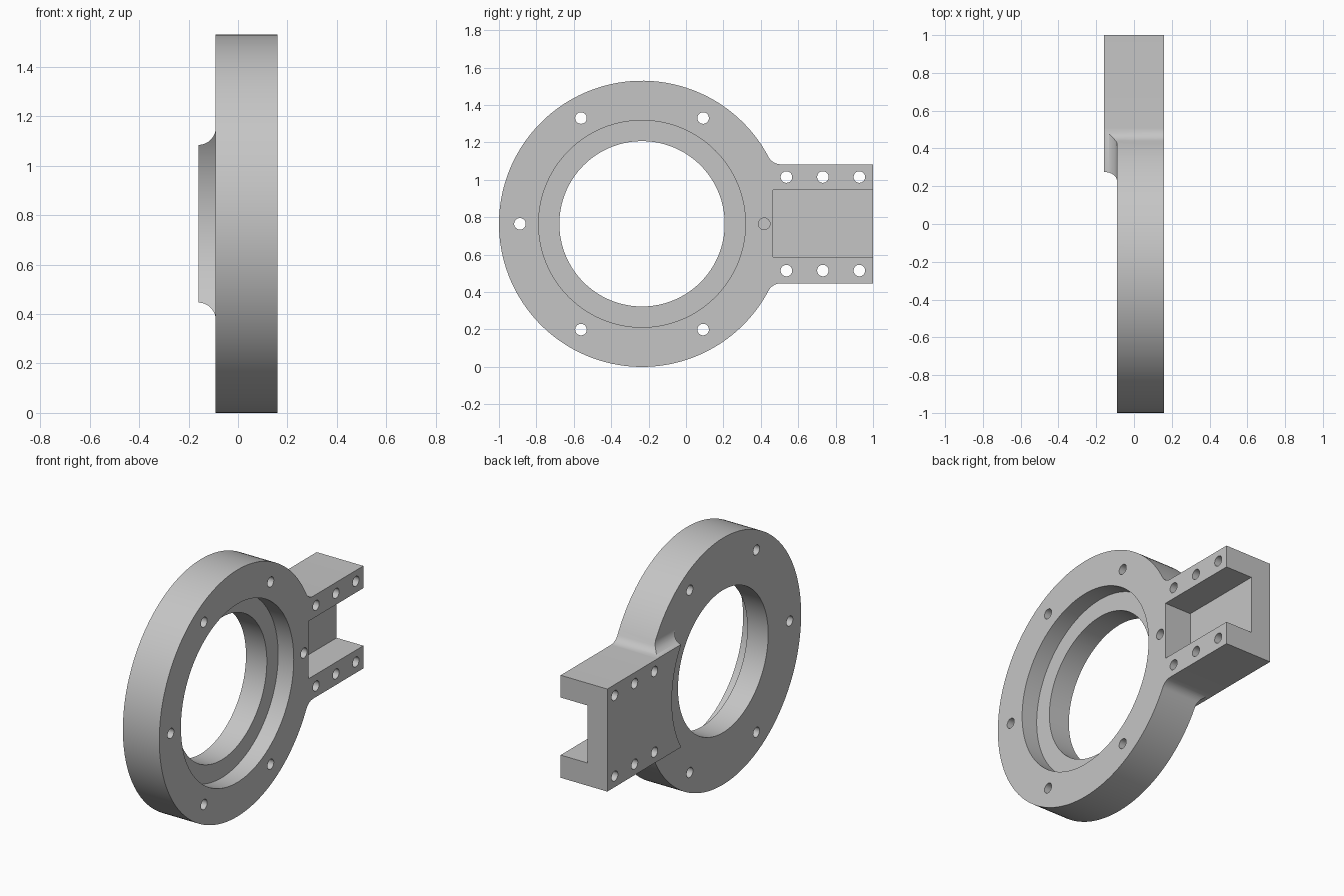
import bpy, bmesh
from math import sin, cos, pi, radians, atan2, sqrt

cube = bpy.data.objects.get("Cube")
if cube:
    bpy.data.objects.remove(cube, do_unlink=True)

CY, CZ = -0.235, 0.765            # ring centre
R, BORE, SEAT = 0.765, 0.442, 0.553
HALF = 0.318                      # half height of the arm
FILLET = 0.075
FRONT, BACK, STEP = 0.16, -0.16, -0.09
OUT = 0.4                         # overshoot for cutters


def arc(cy, cz, r, a0, a1, n):
    return [(cy + r * cos(a0 + (a1 - a0) * i / n),
             cz + r * sin(a0 + (a1 - a0) * i / n)) for i in range(n + 1)]


def circle(cy, cz, r, n):
    return arc(cy, cz, r, 0, 2 * pi, n)[:-1]


def prisms(name, shapes, place):
    """Closed prisms; each shape is (outline, start, end), place maps (u, v, depth) to xyz."""
    bm = bmesh.new()
    for outline, start, end in shapes:
        low = [bm.verts.new(place(u, v, start)) for u, v in outline]
        high = [bm.verts.new(place(u, v, end)) for u, v in outline]
        bm.faces.new(low)
        bm.faces.new(high[::-1])
        for i in range(len(low)):
            j = (i + 1) % len(low)
            bm.faces.new((low[j], low[i], high[i], high[j]))
    bmesh.ops.recalc_face_normals(bm, faces=bm.faces)
    mesh = bpy.data.meshes.new(name)
    bm.to_mesh(mesh)
    bm.free()
    obj = bpy.data.objects.new(name, mesh)
    bpy.context.collection.objects.link(obj)
    return obj


def along_x(u, v, d):
    return (d, u, v)


def along_y(u, v, d):
    return (u, d, v)


# Outline of ring and arm with filleted corners
dz = HALF + FILLET
dy = sqrt((R + FILLET) ** 2 - dz ** 2)
a = atan2(dz, dy)
outline = arc(CY, CZ, R, a, 2 * pi - a, 144)
outline += arc(CY + dy, CZ - dz, FILLET, pi - a, pi / 2, 10)
outline += [(1, CZ - HALF), (1, CZ + HALF)]
outline += arc(CY + dy, CZ + dz, FILLET, -pi / 2, a - pi, 10)
body = prisms("ring_clamp_body", [(outline, BACK, FRONT)], along_x)


def cut(name, shapes, place=along_x):
    cutter = prisms(name, shapes, place)
    cutter.hide_render = True
    mod = body.modifiers.new(name, "BOOLEAN")
    mod.operation = "DIFFERENCE"
    mod.solver = "EXACT"
    mod.object = cutter
    bpy.context.view_layer.objects.active = body
    bpy.ops.object.modifier_apply(modifier=mod.name)
    bpy.data.objects.remove(cutter, do_unlink=True)


# Back of the ring is lower than the arm, with a curved end to the raised pad
pad_end = arc(CY, CZ, 0.602, radians(-75), radians(75), 64)
cut("back_relief_cutter",
    [(pad_end + [(CY, 2), (-1.5, 2), (-1.5, -OUT), (CY, -OUT)], -OUT, STEP)])

# Concave flares above and below the pad
r = STEP - BACK
for side in (1, -1):
    flare = arc(BACK, HALF + 0.001 + r, r, -pi / 2, 0, 12)
    flare += [(STEP, 1), (-OUT, 1), (-OUT, HALF + 0.001)]
    flare = [(x, CZ + side * z) for x, z in flare]
    cut("flare_cutter", [(flare, -1.5, 1.5)], along_y)

# Bore, bearing seat and arm channel
cut("bore_cutter", [(circle(CY, CZ, BORE, 128), -OUT, OUT)])
cut("seat_cutter", [(circle(CY, CZ, SEAT, 128), 0.053, OUT)])
channel = [(0.465, 0.588), (1.2, 0.588), (1.2, 0.945), (0.465, 0.945)]
cut("channel_cutter", [(channel, -0.023, OUT)])

# Bolt holes: a circle of six (the one at the arm is blind) and two rows of three
holes = []
for i in range(6):
    t = i * pi / 3
    spot = circle(CY + 0.653 * cos(t), CZ + 0.653 * sin(t), 0.031, 24)
    holes.append((spot, STEP if i == 0 else -OUT, OUT))
for y in (0.537, 0.732, 0.927):
    for side in (1, -1):
        holes.append((circle(y, CZ + side * 0.25, 0.031, 24), -OUT, OUT))
cut("hole_cutter", holes)

# Material and shading
grey = bpy.data.materials.new("light_grey")
grey.use_nodes = True
colour = (0.56, 0.56, 0.56, 1)
grey.diffuse_color = colour
grey.node_tree.nodes["Principled BSDF"].inputs["Base Color"].default_value = colour
body.data.materials.clear()
body.data.materials.append(grey)

bpy.ops.object.select_all(action="DESELECT")
body.select_set(True)
bpy.context.view_layer.objects.active = body
bpy.ops.object.shade_smooth_by_angle(angle=radians(30))
